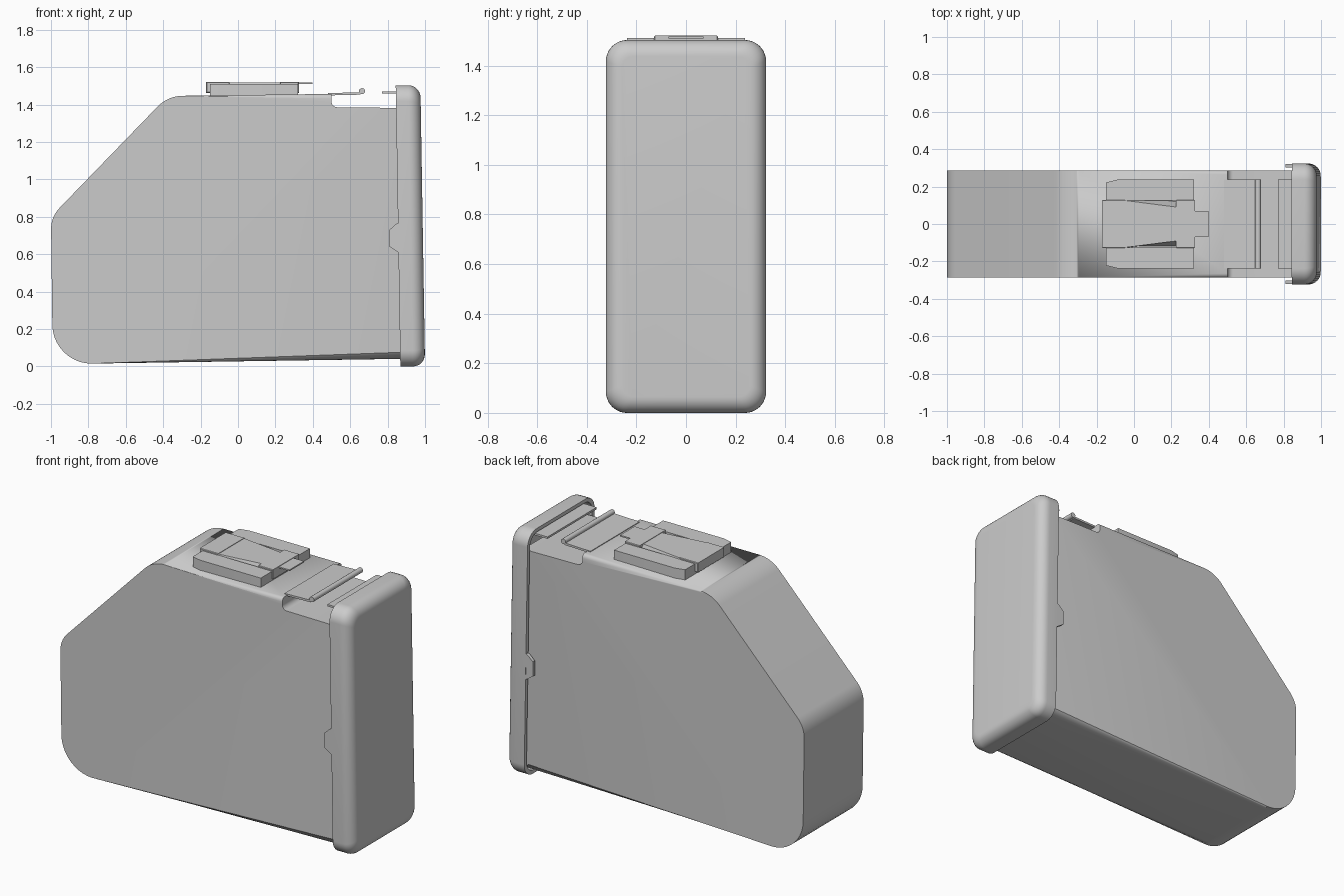
import bpy, bmesh, math
from mathutils import Vector

if "Cube" in bpy.data.objects:
    bpy.data.objects.remove(bpy.data.objects["Cube"])


def rounded(points, n=8):
    """Fillet each (a, b, radius) corner of a closed outline."""
    out = []
    for i, (a, b, r) in enumerate(points):
        p = Vector((a, b))
        if r == 0:
            out.append(p)
            continue
        u = (Vector(points[i - 1][:2]) - p).normalized()
        v = (Vector(points[(i + 1) % len(points)][:2]) - p).normalized()
        half = u.angle(v) / 2
        t = r / math.tan(half)
        c = p + (u + v).normalized() * (r / math.sin(half))
        s, e = p + u * t - c, p + v * t - c
        for k in range(n + 1):
            out.append(c + s.lerp(e, k / n).normalized() * r)
    return out


def finish(name, bm, smooth=True):
    bmesh.ops.recalc_face_normals(bm, faces=bm.faces)
    me = bpy.data.meshes.new(name)
    bm.to_mesh(me)
    bm.free()
    ob = bpy.data.objects.new(name, me)
    bpy.context.collection.objects.link(ob)
    if smooth:
        smooth_it(ob)
    return ob


def smooth_it(ob):
    bpy.ops.object.select_all(action='DESELECT')
    bpy.context.view_layer.objects.active = ob
    ob.select_set(True)
    bpy.ops.object.shade_smooth_by_angle(angle=math.radians(35))


def bridge(bm, rings, cap_start=True, cap_end=True):
    loops = [[bm.verts.new(p) for p in r] for r in rings]
    n = len(loops[0])
    for a, b in zip(loops, loops[1:]):
        for i in range(n):
            j = (i + 1) % n
            bm.faces.new((a[i], a[j], b[j], b[i]))
    if cap_start:
        bm.faces.new(loops[0])
    if cap_end:
        bm.faces.new(loops[-1])


def prism_xz(name, outline, y0, y1, bevel=0, segments=4):
    """Extrude an x-z outline along y, optionally rounding its two rims."""
    bm = bmesh.new()
    bridge(bm, [[(p[0], y, p[1]) for p in outline] for y in (y0, y1)])
    if bevel:
        rims = [e for e in bm.edges if abs(e.verts[0].co.y - e.verts[1].co.y) < 1e-6]
        bmesh.ops.bevel(bm, geom=rims, offset=bevel, segments=segments,
                        profile=0.5, affect='EDGES', clamp_overlap=False)
    return finish(name, bm)


def slab_xy(name, outline, z0, z1):
    bm = bmesh.new()
    bridge(bm, [[(p[0], p[1], z) for p in outline] for z in (z0, z1)])
    return finish(name, bm)


# Main case, with the step under the clip cut away
side = rounded([(-0.99, 0.012, 0.21), (0.9, 0.041, 0), (0.9, 1.462, 0),
                (-0.375, 1.446, 0.19), (-1.0, 0.80, 0.16)], 12)
case = prism_xz("case_body", side, -0.287, 0.287, 0.035)
cutter = prism_xz("step_cutter", rounded([(0.5, 1.386, 0.03), (1.2, 1.378, 0),
                                          (1.2, 1.7, 0), (0.5, 1.7, 0)]), -0.5, 0.5)
mod = case.modifiers.new("step", 'BOOLEAN')
mod.operation, mod.object, mod.solver = 'DIFFERENCE', cutter, 'EXACT'
bpy.context.view_layer.objects.active = case
bpy.ops.object.select_all(action='DESELECT')
case.select_set(True)
bpy.ops.object.modifier_apply(modifier="step")
bpy.data.objects.remove(cutter)
smooth_it(case)


# Hollow end cap, leaning slightly back
def cap_ring(x, d):
    r = max(0.085 - d * 0.6, 0.02)
    y, z0, z1 = 0.323 - d, d, 1.503 - d
    return [(x - 0.0165 * q.y, q.x, q.y) for q in
            rounded([(-y, z0, r), (y, z0, r), (y, z1, r), (-y, z1, r)])]


R = 0.065
arc = [k * math.pi / 16 for k in range(9)]
rings = [cap_ring(0.95, 0.04), cap_ring(0.935, 0.022), cap_ring(0.868, 0.022), cap_ring(0.868, 0)]
rings += [cap_ring(1.0 - R + R * math.sin(t), R - R * math.cos(t)) for t in arc]
bm = bmesh.new()
bridge(bm, rings)
finish("end_cap", bm)

# Snap tabs on both cap sides
tab = [(0.87, 0.60), (0.855, 0.61), (0.81, 0.64), (0.81, 0.73), (0.845, 0.762), (0.87, 0.77)]
for s, label in ((-1, "front"), (1, "back")):
    prism_xz("cap_tab_" + label, tab, *sorted((s * 0.302, s * 0.322)))

# Spring clip with rolled lip, and the mating ledge on the cap
prism_xz("clip_plate", [(0.48, 1.449), (0.655, 1.453), (0.655, 1.466), (0.48, 1.461)], -0.237, 0.237)
lip = [(0.663 + 0.016 * math.cos(k * math.pi / 8), 1.472 + 0.016 * math.sin(k * math.pi / 8))
       for k in range(16)]
prism_xz("clip_lip", lip, -0.237, 0.237)
prism_xz("cap_ledge", [(0.77, 1.459), (0.93, 1.459), (0.93, 1.471), (0.77, 1.471)], -0.237, 0.237)

# Latch housing: two side rails with clipped corners, over a thin floor
for s, label in ((-1, "front"), (1, "back")):
    rail = [(-0.15, 0.125), (-0.15, 0.222), (-0.09, 0.237), (0.32, 0.237), (0.32, 0.125)]
    slab_xy("latch_rail_" + label, [(x, s * y) for x, y in rail], 1.44, 1.511)
slab_xy("latch_floor", [(-0.15, -0.13), (0.32, -0.13), (0.32, 0.13), (-0.15, 0.13)], 1.44, 1.482)

# Latch lever: raised wedge with falling sides, cross bars and pull tab
bm = bmesh.new()
bridge(bm, [[(-0.05, -0.128, 1.47), (0.23, -0.128, 1.47), (0.23, 0.128, 1.47), (-0.05, 0.128, 1.47)],
            [(-0.05, -0.126, 1.518), (0.23, -0.09, 1.518), (0.23, 0.09, 1.518), (-0.05, 0.126, 1.518)]])
finish("latch_wedge", bm, False)
for label, x0, x1 in (("pivot", -0.17, -0.045), ("end", 0.225, 0.325)):
    bar = [(x0, 1.463), (x1, 1.463), (x1, 1.521), (x0, 1.521)]
    prism_xz("latch_bar_" + label, bar, -0.128, 0.128, 0.003, 1)
slab_xy("latch_pull_tab", [(0.31, -0.07), (0.397, -0.07), (0.397, 0.07), (0.31, 0.07)], 1.51, 1.518)
